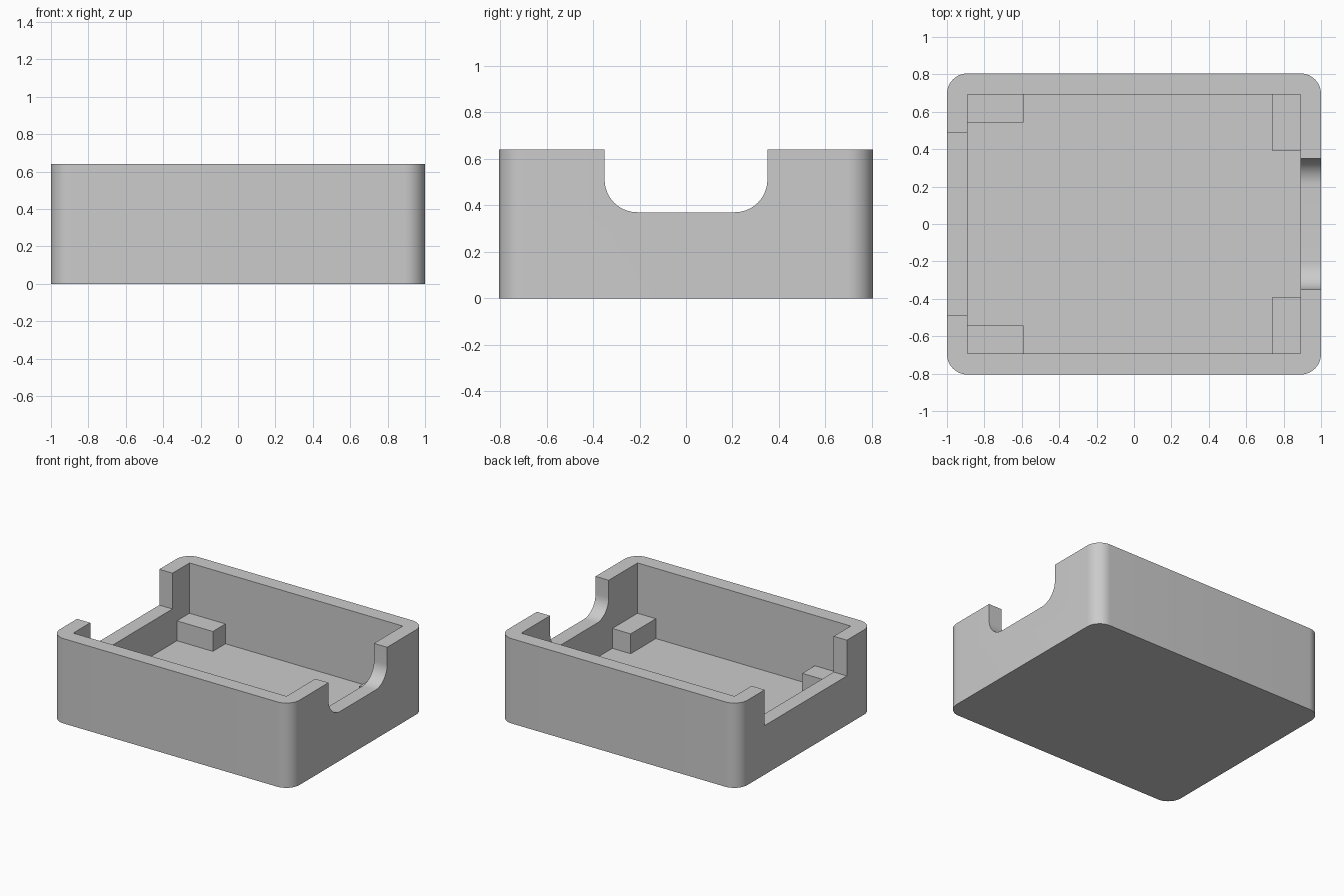
import bpy, bmesh, math
from mathutils import Vector

if "Cube" in bpy.data.objects:
    bpy.data.objects.remove(bpy.data.objects["Cube"])

HX, HY, H = 1.0, 0.805, 0.64      # outer half sizes and height
IX, IY = 0.89, 0.693              # cavity half sizes
FLOOR, LEDGE, SILL = 0.11, 0.26, 0.37

grey = bpy.data.materials.new("light grey")
grey.diffuse_color = (0.6, 0.6, 0.6, 1)
grey.use_nodes = True
grey.node_tree.nodes["Principled BSDF"].inputs["Base Color"].default_value = grey.diffuse_color


def prism(name, points, direction):
    """Extrude a closed 3D outline along a direction."""
    bm = bmesh.new()
    face = bm.faces.new([bm.verts.new(p) for p in points])
    ext = bmesh.ops.extrude_face_region(bm, geom=[face])["geom"]
    verts = [g for g in ext if isinstance(g, bmesh.types.BMVert)]
    bmesh.ops.translate(bm, verts=verts, vec=Vector(direction))
    bmesh.ops.recalc_face_normals(bm, faces=bm.faces)
    mesh = bpy.data.meshes.new(name)
    bm.to_mesh(mesh)
    bm.free()
    mesh.materials.append(grey)
    ob = bpy.data.objects.new(name, mesh)
    bpy.context.collection.objects.link(ob)
    return ob


def box(name, x0, x1, y0, y1, z0, z1):
    return prism(name, [(x0, y0, z0), (x1, y0, z0), (x1, y1, z0), (x0, y1, z0)],
                 (0, 0, z1 - z0))


def arc(cx, cy, r, start, steps=14):
    """Quarter arc, counter-clockwise from the start angle in degrees."""
    return [(cx + r * math.cos(math.radians(start + 90 * i / steps)),
             cy + r * math.sin(math.radians(start + 90 * i / steps)))
            for i in range(steps + 1)]


# Tray body with rounded vertical corners
R = 0.11
outline = (arc(HX - R, HY - R, R, 0) + arc(R - HX, HY - R, R, 90)
           + arc(R - HX, R - HY, R, 180) + arc(HX - R, R - HY, R, 270))
tray = prism("tray_body", [(x, y, 0) for x, y in outline], (0, 0, H))

# Cavity, square notch on the left, round-bottomed notch on the right
NR, NW = 0.14, 0.35
u_shape = ([(-NW, 0.8)] + arc(NR - NW, SILL + NR, NR, 180)
           + arc(NW - NR, SILL + NR, NR, 270) + [(NW, 0.8)])
cutters = [
    box("cavity_cutter", -IX, IX, -IY, IY, FLOOR, 0.8),
    box("left_notch_cutter", -1.1, -0.8, -0.49, 0.49, SILL, 0.8),
    prism("right_notch_cutter", [(0.8, y, z) for y, z in u_shape], (0.3, 0, 0)),
]
bpy.context.view_layer.objects.active = tray
for cutter in cutters:
    mod = tray.modifiers.new("cut", 'BOOLEAN')
    mod.operation = 'DIFFERENCE'
    mod.solver = 'EXACT'
    mod.object = cutter
    bpy.ops.object.modifier_apply(modifier=mod.name)
    bpy.data.objects.remove(cutter)

# Support blocks in the four inner corners
for side, s in (("front", -1), ("back", 1)):
    yl = sorted((s * IY, s * 0.543))
    yr = sorted((s * IY, s * 0.393))
    box(side + "_left_support", -IX, -0.59, *yl, FLOOR, LEDGE)
    box(side + "_right_support", 0.737, IX, *yr, FLOOR, LEDGE)

# Smooth the rounded corners, keep the edges sharp
bpy.ops.object.select_all(action='DESELECT')
tray.select_set(True)
bpy.ops.object.shade_smooth_by_angle(angle=math.radians(30))
